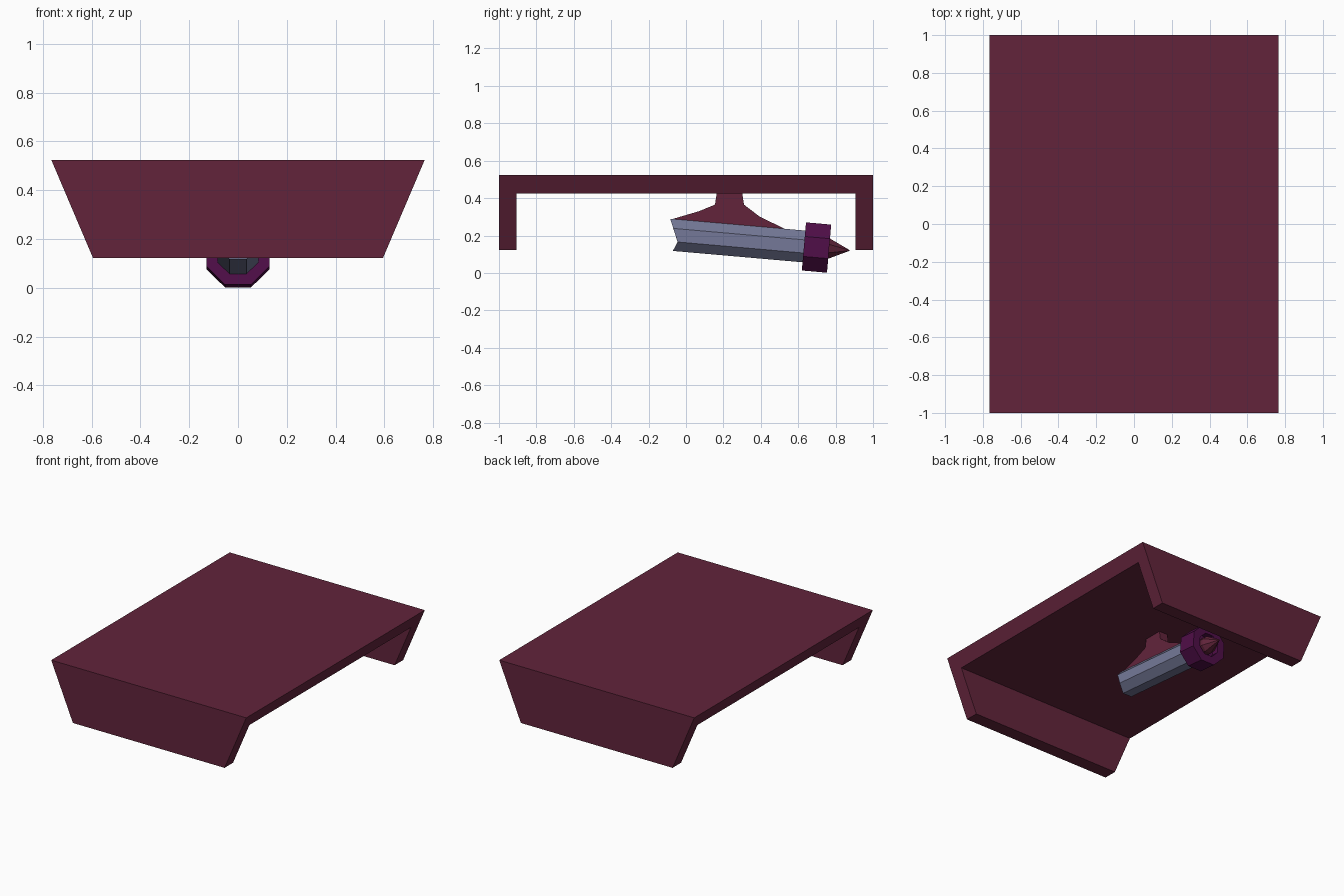
import bpy, bmesh, math
from mathutils import Matrix

if "Cube" in bpy.data.objects:
    bpy.data.objects.remove(bpy.data.objects["Cube"])


def material(name, hex_rgb):
    lin = [((int(hex_rgb[i:i + 2], 16) / 255 + 0.055) / 1.055) ** 2.4 for i in (0, 2, 4)]
    m = bpy.data.materials.new(name)
    m.diffuse_color = (*lin, 1)
    m.use_nodes = True
    m.node_tree.nodes["Principled BSDF"].inputs["Base Color"].default_value = m.diffuse_color
    return m


MAROON = material("maroon", "62243b")
STEEL = material("blue grey", "757998")
PURPLE = material("dark purple", "500e48")


def finish(name, bm, mat, matrix=None):
    bmesh.ops.recalc_face_normals(bm, faces=bm.faces)
    me = bpy.data.meshes.new(name)
    bm.to_mesh(me)
    bm.free()
    me.materials.append(mat)
    ob = bpy.data.objects.new(name, me)
    if matrix:
        ob.matrix_world = matrix
    bpy.context.collection.objects.link(ob)
    return ob


def extrude_profile(name, profile, half_width, mat):
    """Extrude a (y, z) profile along x; half_width is a function of z."""
    bm = bmesh.new()
    left = [bm.verts.new((-half_width(z), y, z)) for y, z in profile]
    right = [bm.verts.new((half_width(z), y, z)) for y, z in profile]
    n = len(profile)
    bm.faces.new(left)
    bm.faces.new(right)
    for i in range(n):
        j = (i + 1) % n
        bm.faces.new((left[i], left[j], right[j], right[i]))
    return finish(name, bm, mat)


def octagon_loft(name, sections, mat, matrix, rear=None):
    """Loft flat-sided octagons (position, apothem) along local y."""
    bm = bmesh.new()
    rings = []
    for s, a in sections:
        r = a / math.cos(math.pi / 8)
        angles = [math.pi * (i + 0.5) / 4 for i in range(8)]
        rings.append([bm.verts.new((r * math.cos(t), s, r * math.sin(t))) for t in angles])
    for a, b in zip(rings, rings[1:]):
        for i in range(8):
            j = (i + 1) % 8
            bm.faces.new((a[i], a[j], b[j], b[i]))
    bm.faces.new(rings[-1])
    v = rings[0]
    if rear:
        # raked rear end with an undercut lower lip
        for i, level in enumerate((1, 0, 0, 1, 2, 3, 3, 2)):
            v[i].co.y = rear[level]
        bm.faces.new((v[0], v[1], v[2], v[3], v[4], v[7]))
        bm.faces.new((v[7], v[4], v[5], v[6]))
    else:
        bm.faces.new(v)
    return finish(name, bm, mat, matrix)


# table-like shell: slab and end panels, sides tapering inward toward the bottom
TOP, UNDER, LOW = 0.523, 0.425, 0.123
shell = [(-1, TOP), (1, TOP), (1, LOW), (0.905, LOW), (0.905, UNDER),
         (-0.905, UNDER), (-0.905, LOW), (-1, LOW)]
extrude_profile("shell", shell,
                lambda z: 0.595 + 0.17 * (z - LOW) / (TOP - LOW), MAROON)

# flared pylon hanging under the slab
pylon = [(0.165, 0.43), (0.155, 0.365), (0.07, 0.33), (-0.083, 0.285), (-0.07, 0.26),
         (0.53, 0.21), (0.53, 0.235), (0.395, 0.30), (0.31, 0.365), (0.30, 0.43)]
extrude_profile("pylon", pylon, lambda z: 0.034, MAROON)

# tilted barrel assembly
axis = Matrix.Translation((0, 0.765, 0.1298)) @ Matrix.Rotation(math.radians(-5), 4, 'X')
octagon_loft("barrel", [(-0.85, 0.085), (-0.07, 0.085)], STEEL, axis,
             rear=(-0.86, -0.839, -0.81, -0.831))
octagon_loft("collar", [(-0.135, 0.129), (0, 0.129), (0, 0.075), (-0.05, 0.075)], PURPLE, axis)
octagon_loft("tip", [(-0.055, 0.054), (0, 0.054), (0.11, 0.002)], MAROON, axis)
